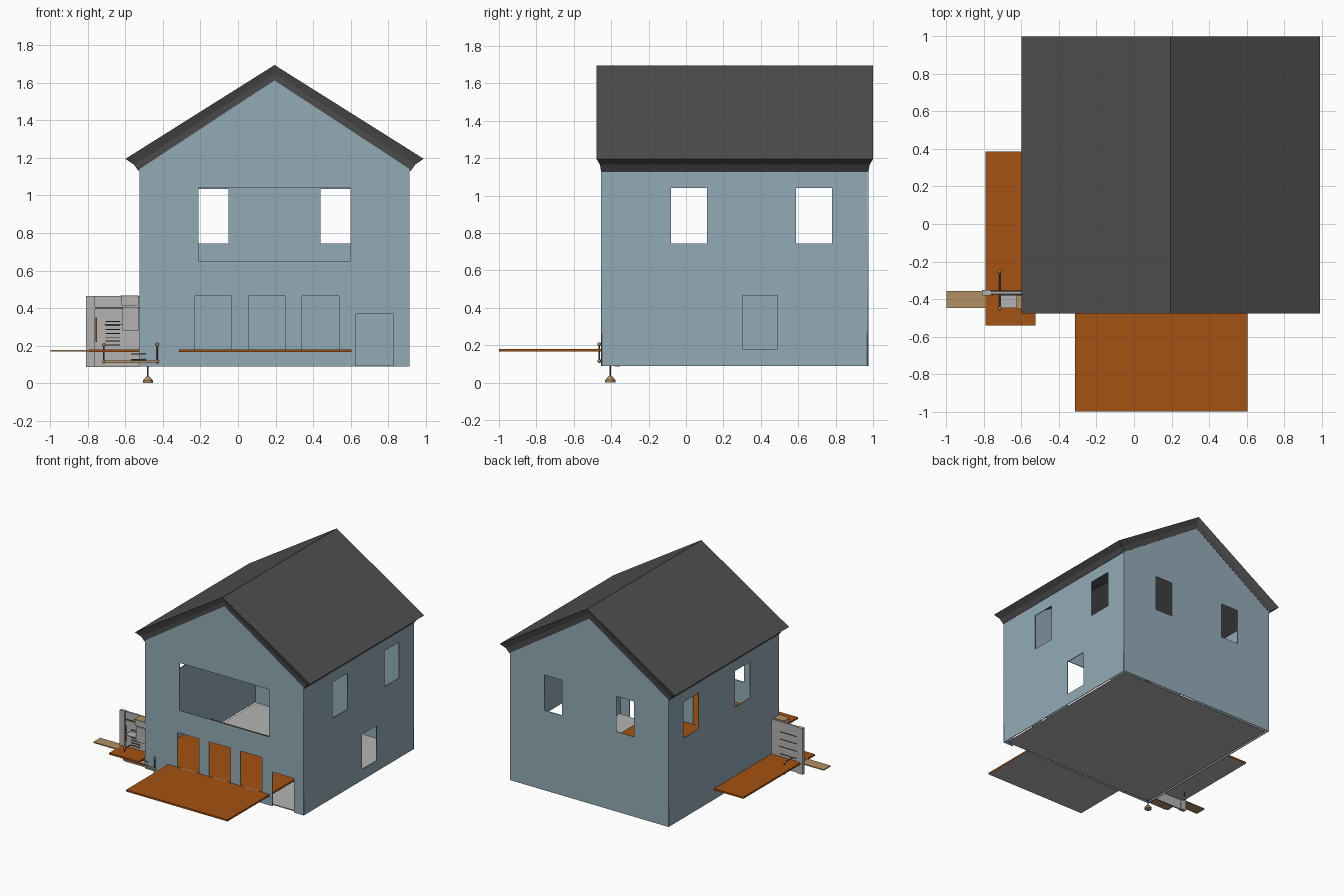
import bpy, bmesh, math
from mathutils import Matrix

if "Cube" in bpy.data.objects:
    bpy.data.objects.remove(bpy.data.objects["Cube"])


def mat(name, r, g, b):
    m = bpy.data.materials.new(name)
    m.diffuse_color = (r, g, b, 1)
    m.use_nodes = True
    m.node_tree.nodes["Principled BSDF"].inputs["Base Color"].default_value = m.diffuse_color
    return m


BLUE = mat("wall_blue", .29, .41, .475)
ROOF = mat("roof_grey", .08, .08, .08)
ORANGE = mat("deck_orange", .37, .085, .006)
GREY = mat("light_grey", .46, .455, .45)
TAN = mat("tan_wood", .45, .28, .13)
DARK = mat("dark_metal", .1, .09, .08)


def finish(name, bm, *mats):
    bmesh.ops.recalc_face_normals(bm, faces=bm.faces)
    me = bpy.data.meshes.new(name)
    bm.to_mesh(me)
    bm.free()
    for m in mats:
        me.materials.append(m)
    ob = bpy.data.objects.new(name, me)
    bpy.context.collection.objects.link(ob)
    return ob


def box(name, x, y, z, m):
    bm = bmesh.new()
    bmesh.ops.create_cube(bm, size=1)
    for v in bm.verts:
        v.co = [a[0] + (c + .5) * (a[1] - a[0]) for a, c in zip((x, y, z), v.co)]
    return finish(name, bm, m)


def rod(name, p, radius, length, m, r2=None, axis='Z', sides=12):
    bm = bmesh.new()
    bmesh.ops.create_cone(bm, cap_ends=True, segments=sides, radius1=radius,
                          radius2=radius if r2 is None else r2, depth=length)
    rot = {'Z': Matrix(), 'X': Matrix.Rotation(math.pi / 2, 4, 'Y'),
           'Y': Matrix.Rotation(math.pi / 2, 4, 'X')}[axis]
    bm.transform(Matrix.Translation(p) @ rot)
    return finish(name, bm, m)


def ball(name, p, radius, m):
    bm = bmesh.new()
    bmesh.ops.create_uvsphere(bm, u_segments=10, v_segments=6, radius=radius)
    bm.transform(Matrix.Translation(p))
    return finish(name, bm, m)


def rect(a0, a1, b0, b1):
    return [(a0, b0), (a1, b0), (a1, b1), (a0, b1)]


def wall(name, outline, holes, matrix):
    """Thin wall with openings: a filled flat curve turned into a mesh."""
    cu = bpy.data.curves.new(name, 'CURVE')
    cu.dimensions = '2D'
    cu.fill_mode = 'BOTH'
    cu.extrude = .003
    for pts in [outline] + holes:
        s = cu.splines.new('POLY')
        s.points.add(len(pts) - 1)
        for q, p in zip(s.points, pts):
            q.co = (p[0], p[1], 0, 1)
        s.use_cyclic_u = True
    cu.materials.append(BLUE)
    ob = bpy.data.objects.new(name, cu)
    bpy.context.collection.objects.link(ob)
    ob.matrix_world = matrix
    bpy.ops.object.select_all(action='DESELECT')
    ob.select_set(True)
    bpy.context.view_layer.objects.active = ob
    bpy.ops.object.convert(target='MESH')


# House walls with openings
X0, X1, Y0, Y1, Z0, EAVE, APEX, XM = -.525, .915, -.455, .975, .09, 1.14, 1.615, .195
gable = [(X1, EAVE), (XM, APEX), (X0, EAVE)]
facing = Matrix.Rotation(math.pi / 2, 4, 'X')
doors = [rect(a, a + .195, .18, .465) for a in (-.23, .057, .342)]
wall("front_wall", [(X0, Z0), (.63, Z0), (.63, .37), (.825, .37), (.825, Z0), (X1, Z0)] + gable,
     doors + [rect(-.21, .6, .65, 1.04)], Matrix.Translation((0, Y0 + .003, 0)) @ facing)
wall("back_wall", [(X0, Z0), (X1, Z0)] + gable,
     [rect(-.21, -.05, .745, 1.035), rect(.44, .6, .745, 1.035)],
     Matrix.Translation((0, Y1 - .003, 0)) @ facing)
side = Matrix(((0, 0, 1, 0), (1, 0, 0, 0), (0, 1, 0, 0), (0, 0, 0, 1)))
windows = [rect(-.08, .112, .745, 1.04), rect(.588, .78, .745, 1.04)]
for name, x, extra in (("right_wall", X1 - .003, [rect(.302, .49, .18, .465)]),
                       ("left_wall", X0 + .003, [])):
    wall(name, rect(Y0 + .006, Y1 - .006, Z0, EAVE), windows + extra,
         Matrix.Translation((x, 0, 0)) @ side)

# Roof: three chevron outlines stepping inward and down, lofted together
bm = bmesh.new()
ends = ([], [])
for xe, ze, zr, inset in ((-.6, 1.195, 1.695, 0), (-.555, 1.165, 1.65, .018), (-.53, 1.13, 1.605, .024)):
    for end, y in zip(ends, (-.478 + inset, 1 - inset)):
        end.append([bm.verts.new((x, y, z)) for x, z in
                    ((xe, ze), (XM, zr), (2 * XM - xe, ze))])
for k in (0, 2):
    for i in (0, 1):
        bm.faces.new((ends[0][k][i], ends[0][k][i + 1], ends[1][k][i + 1], ends[1][k][i]))
for k in (0, 1):
    for end in ends:
        for i in (0, 1):
            bm.faces.new((end[k][i], end[k][i + 1], end[k + 1][i + 1], end[k + 1][i]))
    for i in (0, 2):
        bm.faces.new((ends[0][k][i], ends[0][k + 1][i], ends[1][k + 1][i], ends[1][k][i]))
finish("roof", bm, ROOF)

# Ground floor, leaving a narrow gap to the walls
box("ground_floor", (X0 + .022, X1 - .022), (Y0 + .022, Y1 - .022), (.089, .097), GREY)

# Raised deck running through the house, grey underneath
bm = bmesh.new()
outline = [(-.79, -.54), (-.525, -.54), (-.525, -.45), (-.315, -.45), (-.315, -1),
           (.605, -1), (.605, .385), (-.79, .385)]
base = bm.faces.new([bm.verts.new((x, y, .166)) for x, y in outline])
top = bmesh.ops.extrude_face_region(bm, geom=[base], use_keep_orig=True)
bmesh.ops.translate(bm, vec=(0, 0, .014),
                    verts=[g for g in top["geom"] if isinstance(g, bmesh.types.BMVert)])
bmesh.ops.recalc_face_normals(bm, faces=bm.faces)
for f in bm.faces:
    f.material_index = 1 if f.normal.z < -.5 else 0
finish("deck", bm, ORANGE, GREY)

# Side screen panel with frame, shelves and rungs
box("screen_panel", (-.81, X0), (-.372, -.36), (.087, .465), GREY)
box("screen_post", (-.81, -.762), (-.38, -.352), (.087, .465), GREY)
box("screen_rail", (-.762, X0), (-.378, -.372), (.395, .405), DARK)
for i in range(7):
    z = .2 + i * .021
    box("screen_rung", (-.705, -.63), (-.38, -.372), (z, z + .005), DARK)
for i in range(4):
    z = .2 + i * .06
    box("screen_back_rung", (-.76, -.6), (-.36, -.355), (z, z + .004), DARK)
box("screen_handle", (-.758, -.752), (-.38, -.372), (.22, .35), ORANGE)

# Cabinet beside the wall
box("cabinet", (-.615, -.53), (-.44, -.38), (.28, .405), GREY)
box("cabinet_upper", (-.62, -.53), (-.45, -.38), (.415, .462), GREY)
box("cabinet_top", (-.625, -.53), (-.452, -.38), (.462, .468), TAN)
box("small_shelf", (-.71, -.62), (-.448, -.38), (.31, .316), GREY)

# Plank at the far left
box("plank", (-1, -.78), (-.447, -.357), (.17, .178), TAN)

# Low rail with knobbed posts
box("low_tray", (-.71, -.53), (-.465, -.37), (.108, .115), TAN)
box("low_rail", (-.71, -.43), (-.47, -.459), (.108, .122), TAN)
for x, y in ((-.43, -.464), (-.715, -.45), (-.715, -.255)):
    rod("post", (x, y, .155), .004, .1, DARK)
    for z in (.115, .205):
        ball("knob", (x, y, z), .01, TAN)
rod("side_bar", (-.715, -.352, .2), .003, .195, DARK, axis='Y')
for z in (.125, .155):
    rod("cross_bar", (-.53, -.462, z), .003, .08, DARK, axis='X')

# Small domed foot on a stem
rod("foot_plate", (-.48, -.405, .007), .027, .014, TAN, sides=16)
rod("foot_dome", (-.48, -.405, .025), .027, .022, TAN, r2=.008, sides=16)
rod("foot_stem", (-.48, -.405, .062), .004, .056, DARK)
